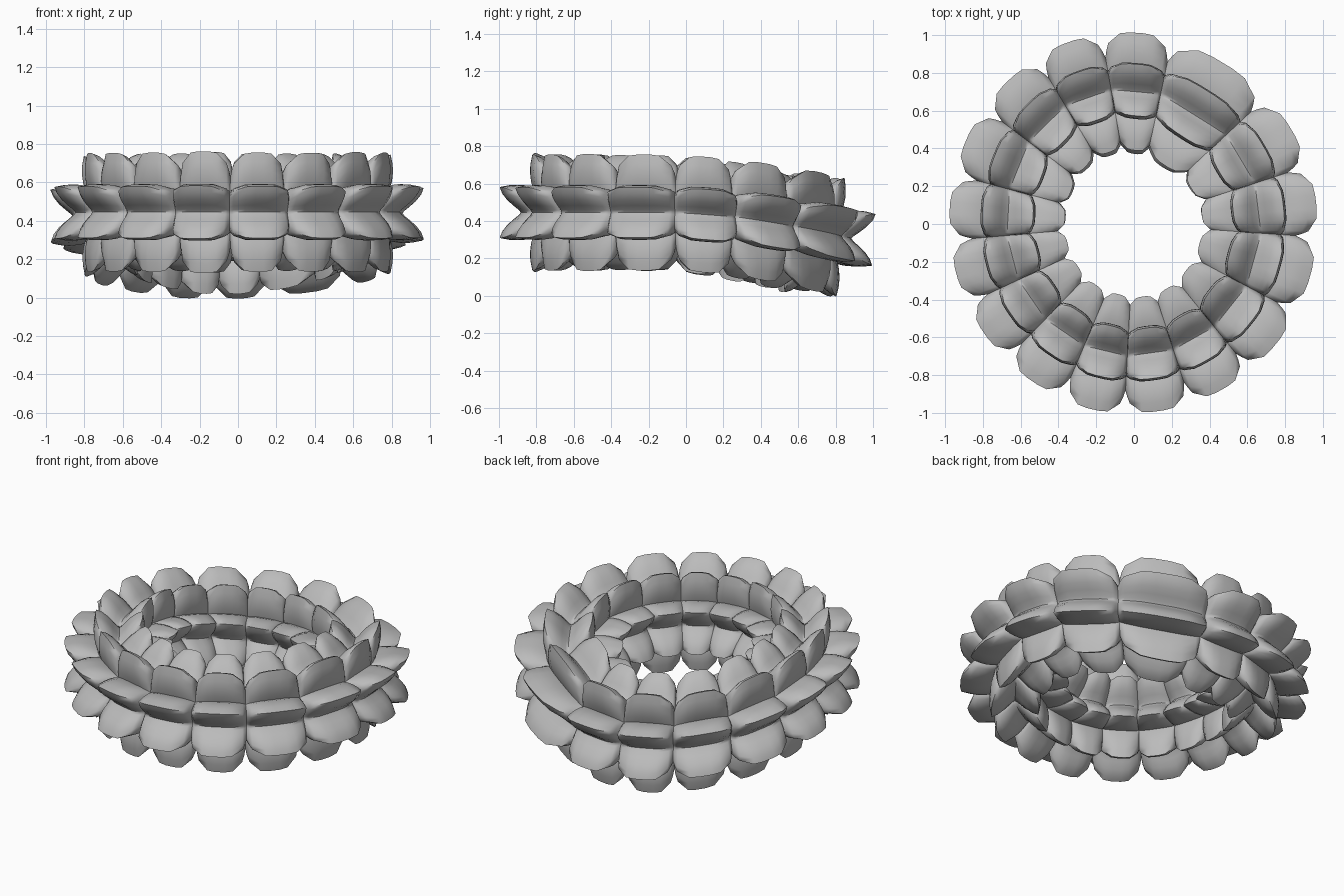
import bpy, bmesh, math, random
from mathutils import Vector

random.seed(4)
if "Cube" in bpy.data.objects:
    bpy.data.objects.remove(bpy.data.objects["Cube"], do_unlink=True)

grey = bpy.data.materials.new("matte grey")
grey.use_nodes = True
grey.diffuse_color = (0.5, 0.5, 0.5, 1)
grey.node_tree.nodes["Principled BSDF"].inputs["Base Color"].default_value = (0.5, 0.5, 0.5, 1)

TIP = 23.5  # angle of each petal edge away from the groove centre, degrees


def section(phi, groove, tip, gap):
    """Radius of the eight-petalled cross-section at an angle in degrees."""
    a = abs((phi + 45) % 90 - 45)
    if a <= TIP:
        u = a / TIP
        curl = 0.5 * (0.5 - 0.5 * math.cos(math.pi * u)) + 0.5 * u ** 1.3
        return groove + (tip - groove) * curl
    return gap + (tip - gap) * (45 - a) / (45 - TIP)


def dip_at(p):
    """How far the back of the wreath droops, from 0 to about 1."""
    return (max(0, p.y + 0.04 - 0.1 * p.x) / 0.72) ** 1.3


def ring_point(angle):
    """Centre line of the wreath, dipping towards the back."""
    p = Vector((0.675 * math.cos(angle), 0.70 * math.sin(angle), 0))
    p *= 1 - 0.2 * p.x * max(0, p.y) ** 2
    p.z = 0.445 - 0.122 * dip_at(p)
    return p


# Angles across the petals: groove, edge and gap, repeated four times
quarter = [-TIP, -19, -14, -9, -4, 0, 4, 9, 14, 19, TIP, 29, 34, 40, 45, 50, 56, 61]
phis = [q + 90 * k for k in range(4) for q in quarter]
# Steps along one segment, with the cut corners of the petal ends
steps = [-1, -0.97, -0.88, -0.5, -0.2, 0.2, 0.5, 0.88, 0.97, 1]


def petal_segment(name, start, end):
    bm = bmesh.new()
    size = random.uniform(0.985, 1.015)
    first, last = math.radians(start), math.radians(end)
    p0, p1 = ring_point(first), ring_point(last)
    middle = (first + last) / 2
    rows = []
    for t in steps:
        # Straight chord, with petals fanning out slightly less than the ring
        centre = p0.lerp(p1, (t + 1) / 2)
        fan = 0.85 if abs(t) < 1 else 1
        angle = middle + (last - first) / 2 * t * fan
        lean = 0.07 * dip_at(centre)
        out = Vector((math.cos(angle), math.sin(angle), -lean))
        up = Vector((math.cos(angle) * lean, math.sin(angle) * lean, 1))
        swell = max(0, 1 - abs(t) ** 3.5) ** 0.6
        row = []
        for phi in phis:
            p = math.radians(phi)
            inner = max(0, -math.cos(p))  # petals crowd together in the hole
            low = section(phi, 0.155, 0.2 + 0.06 * inner, 0.15)
            full = section(phi, 0.195, (0.342 - 0.012 * inner) * size, 0.18)
            r = low + (full - low) * swell
            row.append(bm.verts.new(centre + out * r * math.cos(p) + up * r * math.sin(p)))
        rows.append(row)
    n = len(phis)
    for a, b in zip(rows, rows[1:]):
        for i in range(n):
            j = (i + 1) % n
            bm.faces.new((a[i], b[i], b[j], a[j]))
    # Keep normals pointing away from the tube centre
    bmesh.ops.recalc_face_normals(bm, faces=bm.faces)
    bm.faces.ensure_lookup_table()
    f = bm.faces[len(bm.faces) // 2]
    if f.normal.dot(f.calc_center_median() - (p0 + p1) / 2) < 0:
        bmesh.ops.reverse_faces(bm, faces=bm.faces)
    mesh = bpy.data.meshes.new(name)
    bm.to_mesh(mesh)
    bm.free()
    mesh.materials.append(grey)
    obj = bpy.data.objects.new(name, mesh)
    bpy.context.collection.objects.link(obj)
    return obj


# Uneven segments around the wreath
bounds = [-93, -72, -51, -28, -4, 18, 43, 78, 100, 121, 143, 165, 185, 205, 226, 247, 267]
segments = [petal_segment(f"petal_segment_{i + 1}", a, b)
            for i, (a, b) in enumerate(zip(bounds, bounds[1:]))]

bpy.ops.object.select_all(action="DESELECT")
for obj in segments:
    obj.select_set(True)
bpy.context.view_layer.objects.active = segments[0]
bpy.ops.object.shade_smooth_by_angle(angle=math.radians(50))
